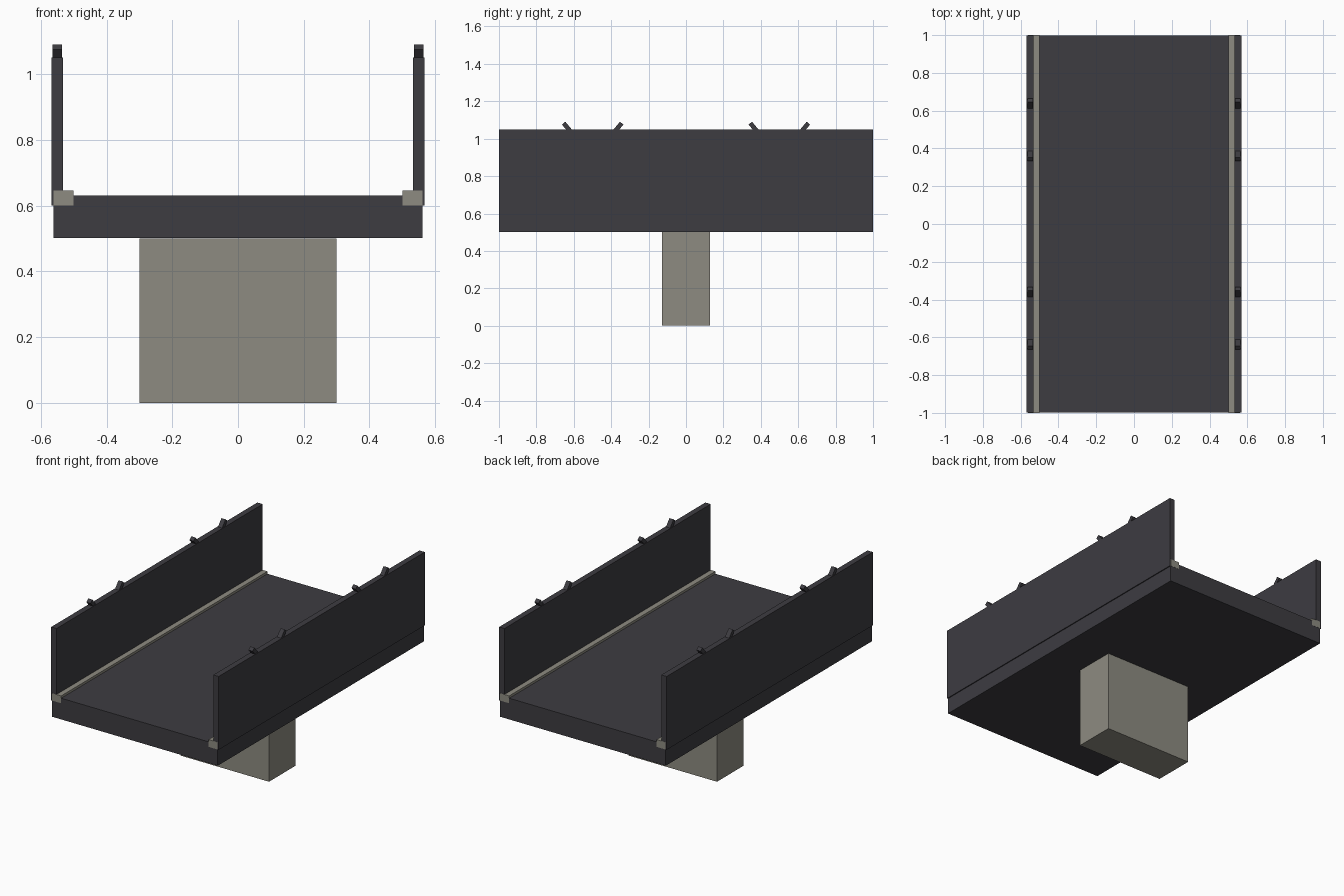
import bpy
from math import radians

cube = bpy.data.objects.get("Cube")
if cube:
    bpy.data.objects.remove(cube, do_unlink=True)


def material(name, rgb):
    mat = bpy.data.materials.new(name)
    mat.use_nodes = True
    color = (*rgb, 1)
    mat.diffuse_color = color
    mat.node_tree.nodes["Principled BSDF"].inputs["Base Color"].default_value = color
    return mat


asphalt = material("dark slate", (0.047, 0.045, 0.053))
concrete = material("warm concrete", (0.27, 0.26, 0.22))


def box(name, center, size, mat, tilt=0):
    bpy.ops.mesh.primitive_cube_add(size=1, location=center, rotation=(tilt, 0, 0))
    obj = bpy.context.object
    obj.name = name
    obj.scale = size
    obj.data.materials.append(mat)
    return obj


# Central pier and deck
box("pier", (0, 0, 0.25), (0.6, 0.256, 0.5), concrete)
box("deck", (0, 0, 0.566), (1.124, 1.998, 0.13), asphalt)

for side, s in (("left", 1), ("right", -1)):
    # Side wall and the curb running along its foot
    box(f"{side}_wall", (s * 0.55, 0, 0.825), (0.036, 1.998, 0.45), asphalt)
    box(f"{side}_curb", (s * 0.531, 0, 0.623), (0.062, 2.0, 0.045), concrete)
    # Pairs of tilted pegs on the wall top, splayed away from each other
    for end, e in (("back", 1), ("front", -1)):
        for spot, y, lean in (("outer", 0.635, -1), ("inner", 0.363, 1)):
            box(f"{side}_{end}_{spot}_peg", (s * 0.55, e * y, 1.06),
                (0.028, 0.024, 0.06), asphalt, radians(40) * lean * e)
